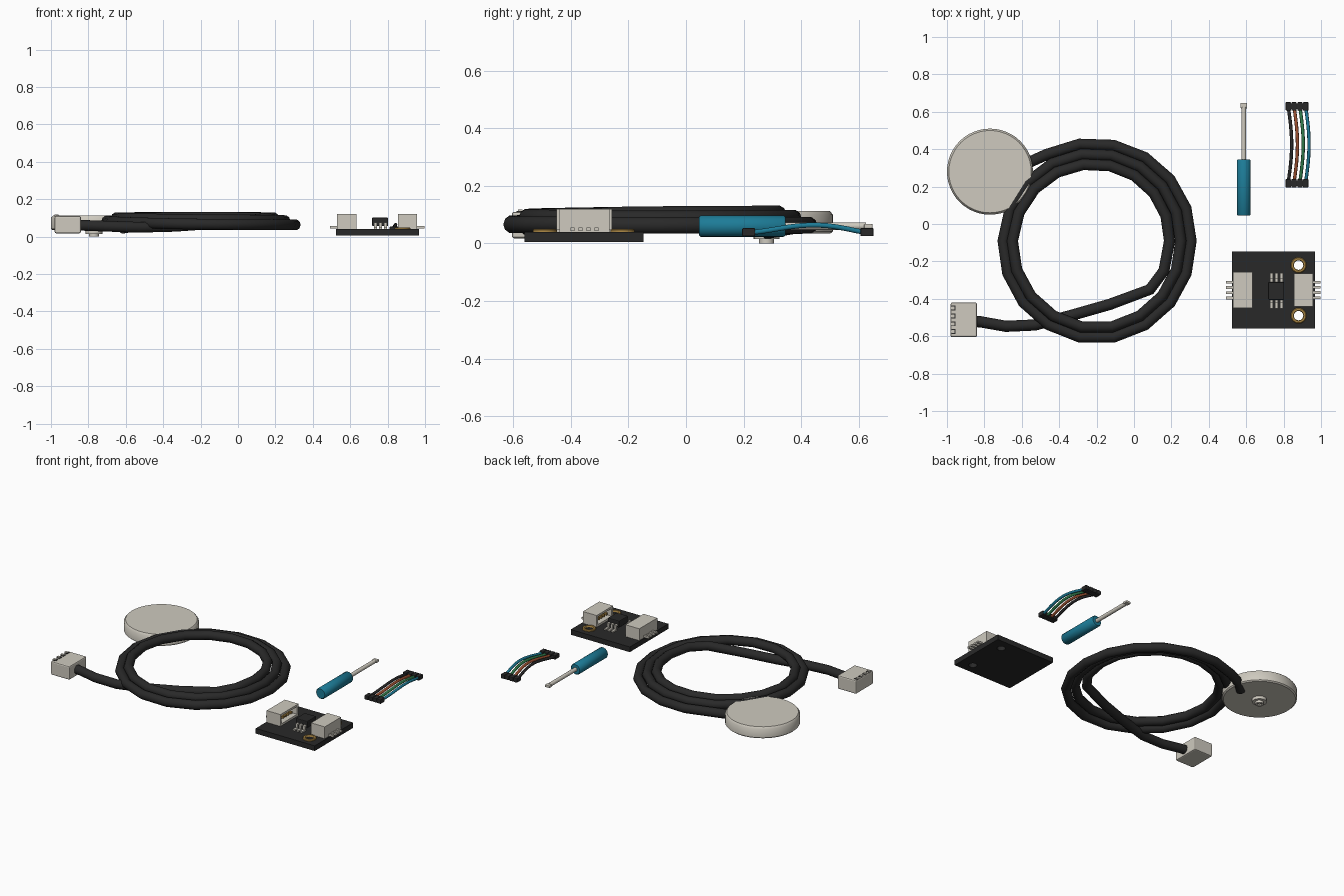
import bpy, bmesh
from math import sin, cos, pi, radians
from mathutils import Matrix, Vector

if "Cube" in bpy.data.objects:
    bpy.data.objects.remove(bpy.data.objects["Cube"])


def material(name, r, g, b):
    m = bpy.data.materials.new(name)
    m.use_nodes = True
    m.diffuse_color = (r, g, b, 1)
    bsdf = next(n for n in m.node_tree.nodes if n.type == 'BSDF_PRINCIPLED')
    bsdf.inputs["Base Color"].default_value = (r, g, b, 1)
    return m


cream = material("cream", .62, .59, .52)
black = material("black", .022, .022, .022)
blue = material("blue", .012, .2, .31)
gold = material("gold", .42, .25, .06)
brown = material("brown", .33, .08, .03)
green = material("green", .03, .2, .07)


def finish(name, bm, mat, bevel=0, smooth=False):
    mesh = bpy.data.meshes.new(name)
    bm.to_mesh(mesh)
    bm.free()
    ob = bpy.data.objects.new(name, mesh)
    bpy.context.collection.objects.link(ob)
    mesh.materials.append(mat)
    if bevel:
        mod = ob.modifiers.new("Bevel", 'BEVEL')
        mod.width = bevel
        mod.segments = 2
    if smooth:
        bpy.ops.object.select_all(action='DESELECT')
        ob.select_set(True)
        bpy.context.view_layer.objects.active = ob
        bpy.ops.object.shade_smooth_by_angle(angle=radians(40))
    return ob


def boxes(name, spans, mat, bevel=0):
    """Boxes given as (x0, x1, y0, y1, z0, z1), joined in one object."""
    bm = bmesh.new()
    for s in spans:
        lo, hi = Vector(s[0::2]), Vector(s[1::2])
        size = hi - lo
        bmesh.ops.create_cube(bm, size=1, matrix=Matrix.Translation((lo + hi) / 2)
                              @ Matrix.Diagonal((*size, 1)))
    return finish(name, bm, mat, bevel)


def lathe(name, profile, origin, mat, sides=32, along_y=False):
    """Spin (radius, height) points about z, or about y."""
    bm = bmesh.new()
    vs = [bm.verts.new((r, 0, h)) for r, h in profile]
    edges = [bm.edges.new(p) for p in zip(vs, vs[1:])]
    bmesh.ops.spin(bm, geom=vs + edges, axis=(0, 0, 1), cent=(0, 0, 0),
                   angle=2 * pi, steps=sides)
    bmesh.ops.remove_doubles(bm, verts=bm.verts, dist=1e-5)
    bmesh.ops.recalc_face_normals(bm, faces=bm.faces)
    if along_y:
        bm.transform(Matrix.Rotation(-pi / 2, 4, 'X'))
    bm.transform(Matrix.Translation(origin))
    return finish(name, bm, mat, smooth=True)


def tube(name, points, radius, mat):
    curve = bpy.data.curves.new(name, 'CURVE')
    curve.dimensions = '3D'
    curve.bevel_depth = radius
    curve.bevel_resolution = 3
    curve.use_fill_caps = True
    spline = curve.splines.new('POLY')
    spline.points.add(len(points) - 1)
    for p, co in zip(spline.points, points):
        p.co = (*co, 1)
    spline.use_smooth = True
    curve.materials.append(mat)
    ob = bpy.data.objects.new(name, curve)
    bpy.context.collection.objects.link(ob)
    return ob


# Round sensor disc with a stepped boss underneath
disc_at = (-.77, .28, 0)
lathe("sensor_disc", [(0, .035), (.222, .035), (.23, .042), (.23, .1),
                      (.22, .112), (0, .112)], disc_at, cream, 48)
lathe("sensor_boss", [(0, .008), (.014, .008), (.014, 0), (.026, 0), (.026, .015),
                      (.045, .015), (.045, .036)], disc_at, cream, 24)

# Coiled cable: lead from the plug, then a widening spiral to the disc
path = [(-.87, -.52, .06), (-.82, -.523, .06), (-.685, -.547, .055), (-.53, -.54, .05),
        (-.34, -.49, .055), (-.13, -.43, .07), (.085, -.35, .09), (.16, -.25, .098)]
radii = [.39, .41, .45, .47, .45, .465, .5, .525, .505, .52, .56]
heights = [.1, .103, .1, .09, .085, .088, .083, .066, .063, .063, .06]
for i in range(48):
    t = i * 20 / 90
    k, f = int(t), t % 1
    if t > 9.4:
        break
    r = radii[k] * (1 - f) + radii[k + 1] * f
    z = heights[k] * (1 - f) + heights[k + 1] * f
    path.append((-.2 + r * cos(t * pi / 2), -.09 + r * sin(t * pi / 2), z))
path += [(-.56, .33, .055), (-.62, .28, .045)]
tube("coiled_cable", path, .03, black)

# Plug at the cable end, with four latch slots
boxes("cable_plug", [(-.98, -.84, -.605, -.42, .018, .11)], cream, .008)
slots = [-.5125 + (i - 1.5) * .042 for i in range(4)]
boxes("plug_slots", [(-.976, -.955, y - .013, y + .013, .106, .112) for y in slots], black)
boxes("plug_ribs", [(-.98, -.96, y - .008, y + .008, .106, .117) for y in slots], cream)

# Circuit board with two mounting holes
board = boxes("circuit_board", [(.525, .967, -.56, -.148, .005, .04)], black)
holes = [(.88, -.22), (.88, -.49)]
for x, y in holes:
    cutter = lathe("hole_cutter", [(0, -.1), (.026, -.1), (.026, .1), (0, .1)],
                   (x, y, 0), black, 24)
    cutter.hide_render = True
    mod = board.modifiers.new("Hole", 'BOOLEAN')
    mod.operation = 'DIFFERENCE'
    mod.object = cutter
    bpy.ops.object.select_all(action='DESELECT')
    board.select_set(True)
    bpy.context.view_layer.objects.active = board
    bpy.ops.object.modifier_apply(modifier=mod.name)
    bpy.data.objects.remove(cutter)
    lathe("mounting_ring", [(.025, .04), (.042, .04), (.042, .046), (.038, .05),
                            (.028, .05), (.025, .046), (.025, .04)], (x, y, 0), gold, 24)


# Board sockets: open inward, leads outward
def socket(name, outer, inward, y0, y1):
    def span(a, b, *rest):
        xa, xb = sorted((outer + a * inward, outer + b * inward))
        return (xa, xb, *rest)
    t = .014
    boxes(name, [span(0, .03, y0, y1, .04, .12),
                 span(.03, .103, y0, y1, .04, .04 + t),
                 span(.03, .103, y0, y1, .12 - t, .12),
                 span(.03, .103, y0, y0 + t, .04 + t, .12 - t),
                 span(.03, .103, y1 - t, y1, .04 + t, .12 - t)], cream)
    mid = (y0 + y1) / 2
    rows = [mid + (i - 1.5) * .028 for i in range(4)]
    boxes(name + "_contacts", [span(.02, .09, y - .007, y + .007, .07, .084)
                               for y in rows], gold)
    boxes(name + "_leads", [span(-.038, .01, y - .007, y + .007, .044, .056)
                            for y in rows], cream)


socket("left_socket", .958, -1, -.44, -.265)
socket("right_socket", .53, 1, -.45, -.257)

# Chip with three legs on each side
boxes("chip_body", [(.717, .803, -.405, -.31, .056, .102)], black, .005)
legs = []
for x in (.735, .762, .789):
    for s in (-1, 1):
        for a, b, z0, z1 in ((.04, .062, .066, .076), (.056, .066, .04, .076),
                             (.06, .096, .04, .049)):
            ya, yb = sorted((-.357 + a * s, -.357 + b * s))
            legs.append((x - .008, x + .008, ya, yb, z0, z1))
boxes("chip_legs", legs, cream)

# Screwdriver
lathe("screwdriver_handle", [(0, 0), (.032, 0), (.037, .006), (.037, .294),
                             (.032, .3), (0, .3)], (.587, .045, .06), blue, 24, True)
lathe("screwdriver_shaft", [(0, 0), (.013, 0), (.013, .285), (0, .285)],
      (.587, .34, .06), cream, 16, True)
boxes("screwdriver_tip", [(.569, .605, .618, .648, .052, .068)], cream, .004)

# Ribbon of four bowed wires with end housings
for i, (label, mat) in enumerate((("black", black), ("brown", brown),
                                  ("green", green), ("blue", blue))):
    x = .825 + i * .031
    wire = []
    for j in range(13):
        f = j / 12
        wire.append((x + .018 * sin(pi * f), .225 + f * .4,
                     .038 + .026 * sin(pi * f ** 1.15) ** 1.2))
    tube(label + "_wire", wire, .009, mat)
boxes("wire_housings", [(x - .014, x + .014, y, y + .045, .025, .053)
                        for x in (.825, .856, .887, .918) for y in (.195, .606)], black, .003)
boxes("housing_bridges", [(.815, .928, y + .008, y + .037, .03, .048)
                          for y in (.195, .606)], black)
